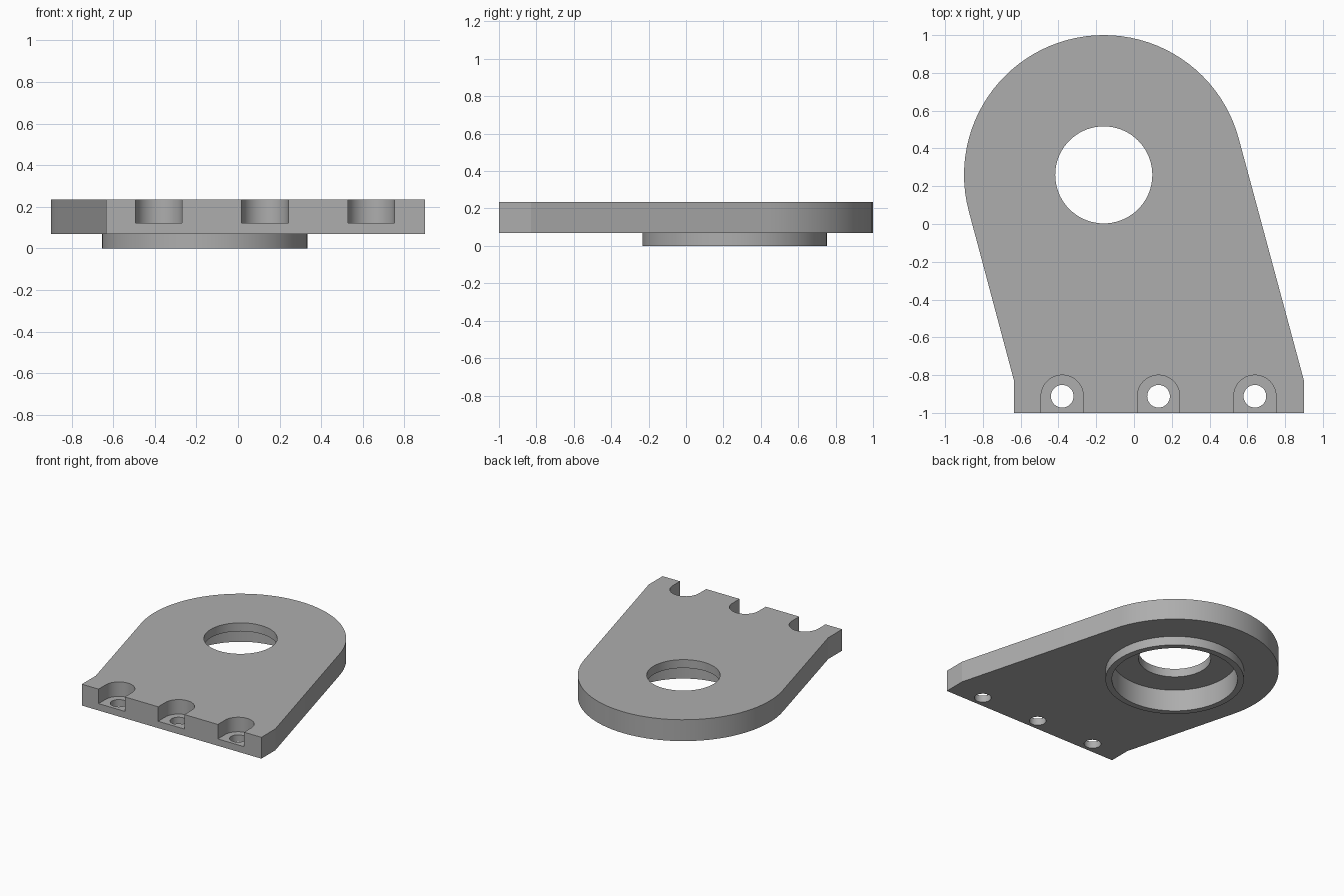
import bpy
import bmesh
from math import sin, cos, pi, radians

cube = bpy.data.objects.get("Cube")
if cube:
    bpy.data.objects.remove(cube, do_unlink=True)

steel = bpy.data.materials.new("mid grey")
steel.use_nodes = True
steel.diffuse_color = (0.42, 0.42, 0.42, 1)
steel.node_tree.nodes["Principled BSDF"].inputs["Base Color"].default_value = steel.diffuse_color

CX, CY = -0.16, 0.26          # axis of the large bore
BOTTOM, TOP = 0.07, 0.235     # plate faces


def arc(cx, cy, r, start, end, steps):
    return [(cx + r * cos(start + (end - start) * i / steps),
             cy + r * sin(start + (end - start) * i / steps)) for i in range(steps + 1)]


def circle(cx, cy, r, steps=72):
    return arc(cx, cy, r, 0, 2 * pi, steps)[:-1]


def prism(name, outline, z0, z1):
    """Extrude a counter-clockwise outline from z0 to z1."""
    bm = bmesh.new()
    face = bm.faces.new([bm.verts.new((x, y, z0)) for x, y in outline])
    ext = bmesh.ops.extrude_face_region(bm, geom=[face])
    for v in ext["geom"]:
        if isinstance(v, bmesh.types.BMVert):
            v.co.z = z1
    bmesh.ops.recalc_face_normals(bm, faces=bm.faces)
    mesh = bpy.data.meshes.new(name)
    bm.to_mesh(mesh)
    bm.free()
    mesh.materials.append(steel)
    obj = bpy.data.objects.new(name, mesh)
    bpy.context.collection.objects.link(obj)
    return obj


def combine(target, tool, operation):
    """Apply one boolean and discard its tool."""
    tool.hide_render = True
    bpy.ops.object.select_all(action="DESELECT")
    bpy.context.view_layer.objects.active = target
    target.select_set(True)
    mod = target.modifiers.new(tool.name, "BOOLEAN")
    mod.operation = operation
    mod.solver = "EXACT"
    mod.object = tool
    bpy.ops.object.modifier_apply(modifier=mod.name)
    bpy.data.objects.remove(tool, do_unlink=True)


# Plate: square foot, leaning sides tangent to the round end
outline = [(-0.635, -1), (0.9, -1), (0.9, -0.83)]
outline += arc(CX, CY, 0.74, radians(15), radians(195), 48)
outline += [(-0.635, -0.83)]
plate = prism("mounting_plate", outline, BOTTOM, TOP)

# Round boss underneath, with a stepped bore
combine(plate, prism("boss", circle(CX, CY, 0.493), 0, 0.12), "UNION")
combine(plate, prism("recess", circle(CX, CY, 0.447), -0.1, 0.17), "DIFFERENCE")
combine(plate, prism("bore", circle(CX, CY, 0.257), -0.1, 0.4), "DIFFERENCE")

# Bolt seats open to the front edge, each with a through hole
for x in (-0.38, 0.13, 0.64):
    y, r = -0.912, 0.112
    seat = [(x - r, -1.1), (x + r, -1.1)] + arc(x, y, r, 0, pi, 24)
    combine(plate, prism("bolt_seat", seat, 0.123, 0.4), "DIFFERENCE")
    combine(plate, prism("bolt_hole", circle(x, y, 0.06, 36), -0.1, 0.4), "DIFFERENCE")

bpy.ops.object.shade_smooth_by_angle(angle=radians(12))
